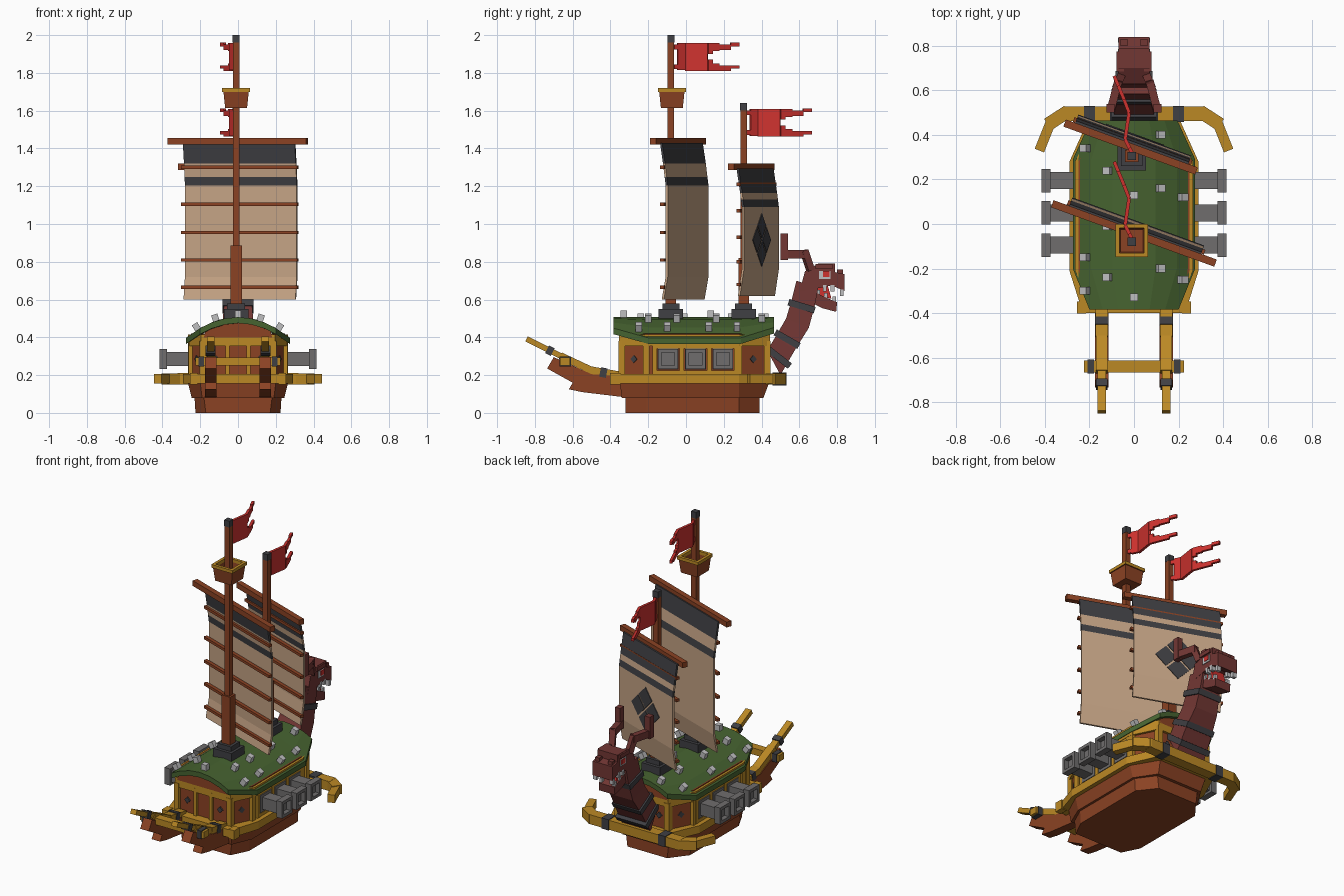
import bpy, bmesh, math
from mathutils import Matrix, Vector

if "Cube" in bpy.data.objects:
    bpy.data.objects.remove(bpy.data.objects["Cube"])

COLOURS = {
    "timber": (0.26, 0.055, 0.017), "gold": (0.50, 0.25, 0.018), "moss_green": (0.062, 0.125, 0.03),
    "charcoal": (0.05, 0.05, 0.056), "iron_grey": (0.16, 0.155, 0.155), "pale_grey": (0.52, 0.52, 0.53),
    "flag_red": (0.62, 0.032, 0.028), "maroon": (0.17, 0.038, 0.034), "canvas": (0.56, 0.37, 0.235)}
NAMES = list(COLOURS)
MATS = []
for n, c in COLOURS.items():
    m = bpy.data.materials.new(n)
    m.diffuse_color = (*c, 1)
    m.use_nodes = True
    m.node_tree.nodes["Principled BSDF"].inputs["Base Color"].default_value = m.diffuse_color
    MATS.append(m)


class Part:
    """Collects solids of several colours into one object."""
    def __init__(self, name):
        self.name, self.bm = name, bmesh.new()

    def box(self, mat, c, s, rot=Matrix.Identity(3)):
        mx = Matrix.Translation(c) @ rot.to_4x4() @ Matrix.Diagonal((*s, 1))
        r = bmesh.ops.create_cube(self.bm, size=1, matrix=mx)
        for f in {f for v in r["verts"] for f in v.link_faces}:
            f.material_index = NAMES.index(mat)

    def beam(self, mat, p, q, w, h, ext=0.0):
        p, q = Vector(p), Vector(q)
        d = q - p
        self.box(mat, (p + q) / 2, (w, d.length + ext, h), d.to_track_quat('Y', 'Z').to_matrix())

    def loft(self, mats, rings, ring=False):
        rows = [[self.bm.verts.new(p) for p in r] for r in rings]
        n = len(rows[0])
        for k in range(len(rows) - 1 + ring):
            a, b = rows[k], rows[(k + 1) % len(rows)]
            i = NAMES.index(mats[min(k, len(mats) - 1)])
            for j in range(n):
                self.bm.faces.new((a[j], a[(j + 1) % n], b[(j + 1) % n], b[j])).material_index = i
        if not ring:
            self.bm.faces.new(rows[0]).material_index = NAMES.index(mats[0])
            self.bm.faces.new(rows[-1]).material_index = NAMES.index(mats[-1])

    def side(self, mat, pts, x0, x1):
        self.loft([mat], [[(x, y, z) for y, z in pts] for x in (x0, x1)])

    def done(self):
        bmesh.ops.recalc_face_normals(self.bm, faces=self.bm.faces)
        me = bpy.data.meshes.new(self.name)
        self.bm.to_mesh(me)
        self.bm.free()
        for m in MATS:
            me.materials.append(m)
        bpy.context.collection.objects.link(bpy.data.objects.new(self.name, me))


def plan(w, ws, wb, y0, y1, z, ya=-0.21, yb=0.28):
    """Eight-sided deck outline: mid, stern and bow half widths."""
    half = [(ws, y0), (w, ya), (w, yb), (wb, y1)]
    return [(x, y, z) for x, y in half] + [(-x, y, z) for x, y in reversed(half)]


# Hull: stepped keel and cabin walls
p = Part("hull")
p.loft(["timber"], [plan(.225, .17, .14, -.32, .39, 0), plan(.23, .18, .15, -.32, .39, .08)])
p.loft(["timber"], [plan(.245, .19, .16, -.34, .41, .08), plan(.265, .20, .17, -.35, .44, .16)])
p.loft(["timber"], [plan(.25, .185, .175, -.34, .43, .16), plan(.25, .185, .175, -.34, .43, .42)])
for y in (-.345, .435):
    p.loft(["timber"], [[(x, y + d, z) for x, z in ((-.18, .4), (.18, .4), (.17, .45), (.08, .485), (-.08, .485), (-.17, .45))]
                        for d in (-.01, .01)])
p.done()

# Gold rail, top band, corner posts
p = Part("rails_and_posts")
p.loft(["gold"], [plan(.29, .23, .20, -.40, .48, .155), plan(.29, .23, .20, -.40, .48, .205)])
p.loft(["gold"], [plan(.265, .195, .185, -.355, .445, .355), plan(.265, .195, .185, -.355, .445, .415)])
for s in (-1, 1):
    for x, y in ((.185, -.34), (.245, -.21), (.245, .28), (.175, .43)):
        p.box("gold", (s * x, y, .29), (.035, .035, .18))
    for y in (-.165, -.0225, .1225, .265):
        p.box("gold", (s * .253, y, .285), (.022, .024, .16))
    p.box("gold", (s * .252, .05, .215), (.02, .44, .02))
    p.box("gold", (s * .252, .05, .352), (.02, .44, .02))
    p.box("gold", (s * .235, -.375, .18), (.04, .055, .06))
    for e, y in ((-1, -.345), (1, .435)):
        p.box("gold", (s * .055, y, .29), (.022, .022, .18))
p.done()

# Small dark diamonds on the cabin panels
p = Part("panel_studs")
for s in (-1, 1):
    for (xa, ya), (xb, yb) in (((.185, -.34), (.25, -.21)), ((.25, .28), (.175, .43))):
        a = math.atan2(yb - ya, s * (xb - xa))
        rot = Matrix.Rotation(a, 3, 'Z') @ Matrix.Rotation(math.pi / 4, 3, 'Y')
        p.box("charcoal", (s * (xa + xb) / 2, (ya + yb) / 2, .285), (.028, .012, .028), rot)
    for y in (-.343, .433):
        p.box("charcoal", (s * .115, y, .285), (.028, .012, .028), Matrix.Rotation(math.pi / 4, 3, 'Y'))
p.done()

# Cannons: square barrel, flared hollow muzzle
p = Part("cannons")
for s in (-1, 1):
    for y in (-.095, .05, .195):
        prof = [(.24, .055), (.265, .055), (.265, .038), (.375, .038), (.375, .053), (.415, .053), (.415, .034), (.385, .034)]
        p.loft(["iron_grey"], [[(s * x, y + a * r, .285 + b * r) for a, b in ((-1, -1), (1, -1), (1, 1), (-1, 1))]
                               for x, r in prof])
p.done()

# Domed roof with spikes
def dome(x):
    return .507 - 1.45 * x * x

p = Part("roof")
cut = (-1, -.7, -.35, 0, .35, .7, 1)
p.loft(["moss_green"], [[(f * w, y, dome(f * w)) for f in cut] + [(f * w, y, dome(f * w) - .032) for f in reversed(cut)]
                        for y, w in ((-.385, .20), (-.2, .275), (.29, .275), (.465, .195))])
p.done()
p = Part("roof_spikes")
for x, ys in ((0, (-.33, .13)), (.115, (-.2, -.05, .16, .40)), (-.115, (-.24, -.01, .24, .42)),
              (.212, (-.25, -.10, .12, .27)), (-.212, (-.3, -.15, .06, .34))):
    rot = Matrix.Rotation(math.atan(2.9 * x), 3, 'Y')
    for y in ys:
        p.box("pale_grey", Vector((x, y, dome(x))) + rot @ Vector((0, 0, .01)), (.034, .034, .05), rot)
p.done()

# Stern tails: curved timber with gold capping, joined by a crossbar
p = Part("stern_tails")
cap = [(-.36, .20), (-.5, .225), (-.66, .30), (-.84, .39)]
for s in (-1, 1):
    x = s * .145
    p.side("timber", [(-.3, .08), (-.55, .11), (-.62, .125), (-.60, .16), (-.735, .235), (-.70, .295), (-.5, .205), (-.3, .19)],
           x - .03, x + .03)
    for (a, b), (c, d), w in zip(cap, cap[1:], (.055, .05, .04)):
        p.beam("gold", (x, a, b), (x, c, d), w, w * .75, .01)
    p.beam("charcoal", (x, -.42, .21), (x, -.455, .217), .061, .05)
    p.beam("charcoal", (x, -.705, .322), (x, -.735, .337), .052, .045)
    p.box("charcoal", (s * .195, -.64, .272), (.03, .062, .052))
p.box("gold", (0, -.64, .272), (.45, .052, .042))
p.done()

# Bow bar with tips sweeping back
p = Part("bow_bar")
p.box("gold", (0, .495, .18), (.64, .065, .06))
for s in (-1, 1):
    p.beam("gold", (s * .31, .497, .18), (s * .375, .455, .18), .06, .058, .03)
    p.beam("gold", (s * .375, .455, .18), (s * .425, .33, .18), .045, .05)
    p.box("charcoal", (s * .2, .495, .18), (.05, .072, .068))
p.done()

# Dragon neck: tapering loft with dark collars
def neck_ring(back, front, w):
    return [(-w, *back), (w, *back), (w, *front), (-w, *front)]

p = Part("figurehead_neck")
p.loft(["maroon"], [neck_ring((.43, .33), (.50, .20), .10), neck_ring((.475, .405), (.575, .33), .095),
                    neck_ring((.53, .50), (.65, .45), .08), neck_ring((.56, .60), (.68, .56), .072),
                    neck_ring((.585, .70), (.70, .66), .068)])
for y, z, ang, d, w in ((.483, .30, 38, .17, .215), (.535, .39, 30, .145, .20), (.612, .565, 17, .145, .165)):
    p.box("charcoal", (0, y, z), (w, d, .035), Matrix.Rotation(-math.radians(ang), 3, 'X'))
p.done()

# Dragon head: jaws, mouth, teeth, eyes, horns
p = Part("figurehead_head")
p.side("maroon", [(.60, .64), (.63, .75), (.70, .79), (.79, .79), (.79, .745), (.84, .735), (.84, .645), (.77, .675), (.70, .66)], -.07, .07)
p.side("maroon", [(.63, .60), (.66, .655), (.72, .62), (.80, .585), (.795, .535), (.72, .555)], -.055, .055)
p.side("flag_red", [(.66, .62), (.68, .67), (.75, .675), (.77, .605)], -.045, .045)
for s in (-1, 1):
    for y, z in ((.735, .66), (.775, .66), (.825, .635)):
        p.box("pale_grey", (s * .058, y, z), (.026, .02, .034))
    for y, z in ((.70, .635), (.74, .62), (.785, .60)):
        p.box("pale_grey", (s * .045, y, z), (.02, .018, .03))
    p.box("pale_grey", (s * .069, .735, .73), (.012, .06, .042))
    p.box("flag_red", (s * .073, .742, .735), (.012, .035, .03))
    p.box("maroon", (s * .062, .73, .775), (.035, .09, .025))
    p.box("maroon", (s * .045, .815, .745), (.03, .03, .03))
    p.beam("maroon", (s * .06, .66, .755), (s * .075, .625, .86), .036, .036)
    p.beam("maroon", (s * .07, .645, .84), (s * .105, .51, .84), .036, .045)
    p.box("maroon", (s * .105, .52, .88), (.036, .04, .14))
p.done()

# Masts with dark foot and tip
for name, y, top, thick in (("main_mast", -.08, 2.0, .885), ("fore_mast", .305, 1.64, .82)):
    p = Part(name)
    p.box("timber", (-.01, y, (.5 + top) / 2), (.035, .035, top - .54))
    p.box("charcoal", (-.01, y, top - .02), (.037, .037, .04))
    p.box("timber", (-.01, y, (.5 + thick) / 2), (.06, .055, thick - .5))
    p.box("charcoal", (-.01, y, .52), (.13, .13, .06))
    p.box("charcoal", (-.01, y, .565), (.095, .09, .03))
    p.done()

# Lookout: open tapered box with gold rim
p = Part("lookout")
p.loft(["timber", "timber", "gold", "gold", "gold", "timber", "timber"],
       [[(-.01 + a * r, -.075 + b * r, z) for a, b in ((-1, -1), (1, -1), (1, 1), (-1, 1))]
        for r, z in ((.058, 1.615), (.067, 1.70), (.074, 1.70), (.074, 1.72), (.056, 1.72), (.056, 1.70), (.05, 1.64))])
p.done()

# Sails: bulging striped sheets with yard and battens
TURN = math.radians(-20)
ROT = Matrix.Rotation(TURN, 3, 'Z')

def rig(name, centre, yard, hw, yard_len, rows, cols, battens, emblem=None):
    def at(u, v, z):
        q = ROT @ Vector((u, v, 0))
        return (centre[0] + q.x, centre[1] + q.y, z)
    p = Part(name)
    p.loft(cols, [[at(-hw, v, z), at(hw, v, z), at(hw, v + .012, z), at(-hw, v + .012, z)] for z, v in rows])
    p.beam("timber", at(-yard_len / 2, -.045, yard), at(yard_len / 2, -.045, yard), .034, .034)
    for z in battens:
        p.beam("timber", at(-hw - .012, -.016, z), at(hw + .012, -.016, z), .022, .017)
    if emblem:
        for du, dz in ((0, 1), (0, -1), (1, 0), (-1, 0)):
            p.box("charcoal", at(du * .074, .012, emblem + dz * .074), (.093, .008, .093),
                  ROT @ Matrix.Rotation(math.pi / 4, 3, 'Y'))
    p.done()

DARK, TAN = "charcoal", "canvas"
rig("main_sail", (.015, .0), 1.438, .315, .78,
    [(.60, -.022), (.72, 0), (1.205, 0), (1.25, -.006), (1.32, -.015), (1.43, -.032)],
    [TAN, TAN, DARK, TAN, DARK], (.665, .81, .955, 1.105, 1.30))
rig("fore_sail", (.0, .388), 1.302, .27, .63,
    [(.62, -.022), (.76, 0), (1.09, 0), (1.13, -.005), (1.165, -.01), (1.295, -.03)],
    [TAN, TAN, DARK, TAN, DARK], (.68, .80, .93, 1.07, 1.21), .915)

# Wavy swallow-tailed flags
def flag(name, y0, z0):
    def wx(t):
        pts = [(0, -.01), (.06, -.04), (.18, -.022), (.24, -.045), (.36, -.095)]
        for (a, x), (b, w) in zip(pts, pts[1:]):
            if t <= b:
                return x + (w - x) * (t - a) / (b - a)
        return -.095
    p = Part(name)
    for a, b, lo, hi in ((0, .025, .115, .14), (0, .025, .01, .035), (.02, .06, .005, .148), (.06, .18, 0, .148),
                         (.18, .205, 0, .06), (.18, .205, .09, .148), (.205, .24, 0, .04), (.205, .24, .105, .148),
                         (.24, .30, .0, .03), (.24, .30, .11, .14), (.30, .345, .012, .03), (.30, .345, .13, .15)):
        p.beam("flag_red", (wx(a), y0 + a, z0 + (lo + hi) / 2), (wx(b), y0 + b, z0 + (lo + hi) / 2), .016, hi - lo)
    p.done()

flag("main_flag", -.065, 1.81)
flag("fore_flag", .32, 1.462)
